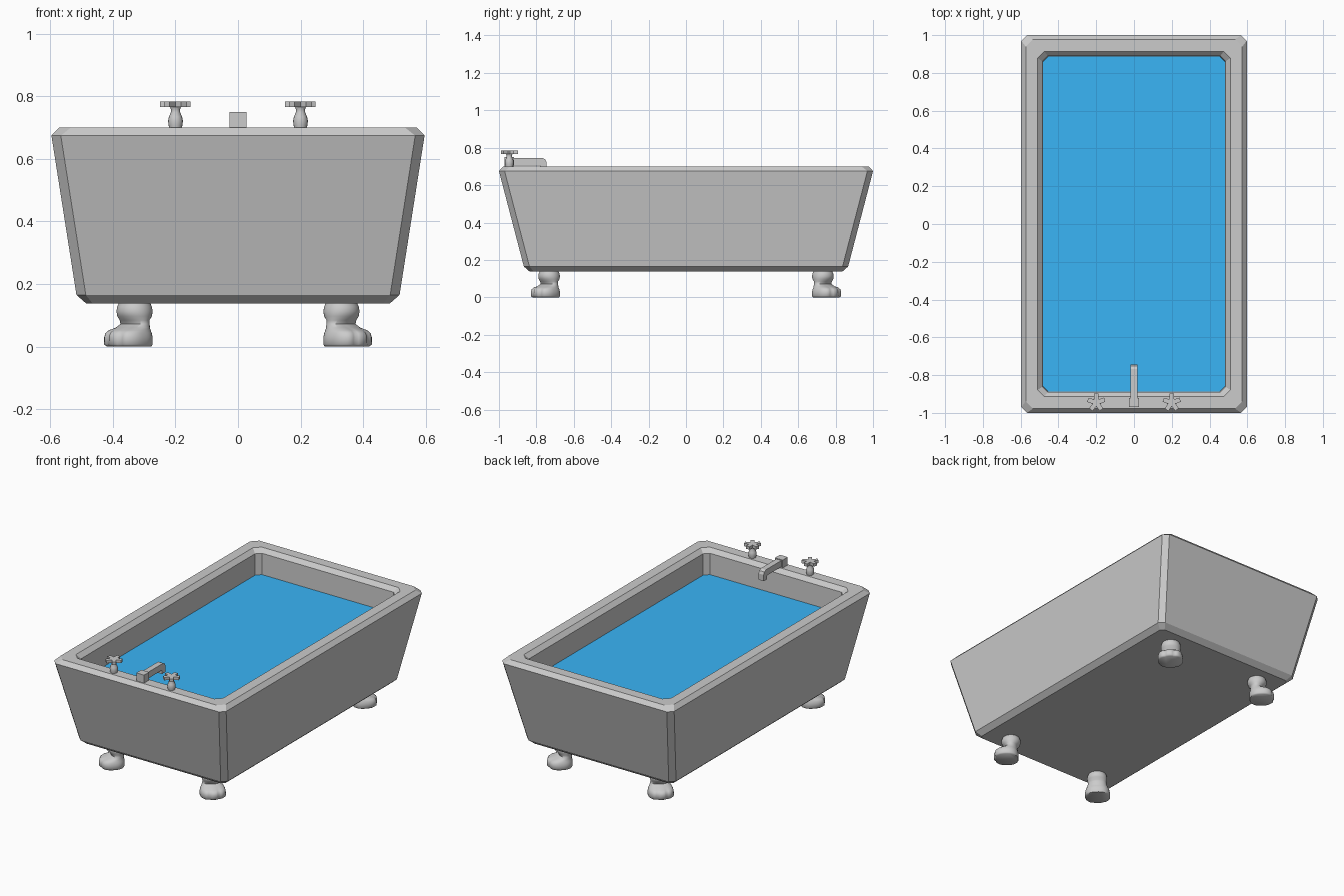
import bpy, bmesh, math

if "Cube" in bpy.data.objects:
    bpy.data.objects.remove(bpy.data.objects["Cube"])


def loft(name, rings, smooth=False):
    """Skin a stack of equal-length rings and cap both ends."""
    bm = bmesh.new()
    loops = [[bm.verts.new(p) for p in r] for r in rings]
    n = len(loops[0])
    for a, b in zip(loops, loops[1:]):
        for i in range(n):
            j = (i + 1) % n
            bm.faces.new((a[i], a[j], b[j], b[i]))
    bm.faces.new(loops[0][::-1])
    bm.faces.new(loops[-1])
    bmesh.ops.recalc_face_normals(bm, faces=bm.faces)
    me = bpy.data.meshes.new(name)
    bm.to_mesh(me)
    bm.free()
    ob = bpy.data.objects.new(name, me)
    bpy.context.collection.objects.link(ob)
    if smooth:
        bpy.ops.object.select_all(action='DESELECT')
        ob.select_set(True)
        bpy.context.view_layer.objects.active = ob
        bpy.ops.object.shade_smooth_by_angle(angle=math.radians(60))
    return ob


def cut_rect(hx, hy, c, z):
    """Rectangle with cut corners."""
    return [(hx, -hy + c, z), (hx, hy - c, z), (hx - c, hy, z), (-hx + c, hy, z),
            (-hx, hy - c, z), (-hx, -hy + c, z), (-hx + c, -hy, z), (hx - c, -hy, z)]


def circle(x, y, r, z, n=16):
    return [(x + r * math.cos(2 * math.pi * i / n),
             y + r * math.sin(2 * math.pi * i / n), z) for i in range(n)]


# Tub shell: outside from the bottom up, over the rim, bevelled inner edge, down the inside
loft("tub", [cut_rect(*r) for r in (
    (0.485, 0.835, 0.02, 0.137), (0.517, 0.867, 0.03, 0.165),
    (0.597, 1.0, 0.03, 0.675), (0.573, 0.977, 0.038, 0.70),
    (0.511, 0.914, 0.036, 0.70), (0.485, 0.890, 0.028, 0.675),
    (0.482, 0.887, 0.028, 0.543), (0.44, 0.80, 0.03, 0.22))])

# Water sheet
bpy.ops.mesh.primitive_plane_add(size=1, location=(0, 0, 0.543))
water = bpy.context.object
water.name = "water"
water.scale = (0.966, 1.776, 1)
mat = bpy.data.materials.new("water_blue")
mat.diffuse_color = (0.042, 0.46, 0.92, 1)
mat.use_nodes = True
mat.node_tree.nodes["Principled BSDF"].inputs["Base Color"].default_value = mat.diffuse_color
water.data.materials.append(mat)

# Spout: square base block and an arm that bends down over the water
bpy.ops.mesh.primitive_cube_add(size=1, location=(0, -0.945, 0.722))
base = bpy.context.object
base.name = "spout_base"
base.scale = (0.054, 0.05, 0.056)


def slot(points, w):
    return [[(x, y, z) for y, z in points] for x in (-w, w)]


loft("spout_arm", slot([(-0.93, 0.745), (-0.767, 0.745), (-0.752, 0.737), (-0.745, 0.722),
                        (-0.745, 0.682), (-0.78, 0.682), (-0.78, 0.706), (-0.93, 0.706)], 0.018))

# Tap handles: turned stem with a five-armed flat star on top
for side, x in (("left", -0.2), ("right", 0.2)):
    y = -0.945
    loft(side + "_tap_stem", [circle(x, y, r, z) for z, r in (
        (0.695, 0.020), (0.708, 0.022), (0.722, 0.024), (0.735, 0.021),
        (0.75, 0.015), (0.76, 0.015), (0.772, 0.020))], True)
    outline = []
    for k in range(5):
        mid = math.pi / 2 + k * math.tau / 5
        for r, a in ((0.021, -0.628), (0.048, -0.24), (0.049, 0.24)):
            outline.append((r, mid + a))
    loft(side + "_tap_star", [[(x + r * math.cos(a), y + r * math.sin(a), z)
                               for r, a in outline] for z in (0.766, 0.784)])

# Clawed feet: (height, forward offset, half length, half width, toe crease depth)
PROFILE = [(0, .025, .067, .068, .06), (.007, .028, .073, .074, .09), (.03, .028, .073, .073, .11),
           (.043, .027, .070, .070, .11), (.052, .022, .061, .065, .07), (.060, .008, .050, .060, .03),
           (.072, -.002, .036, .055, 0), (.084, 0, .040, .054, 0), (.097, 0, .053, .058, 0),
           (.113, 0, .057, .059, 0), (.127, 0, .055, .056, 0), (.14, 0, .049, .051, 0),
           (.152, 0, .045, .045, 0)]


def foot_ring(z, off, a, b, crease, n=48):
    """Slightly squared oval, pinched between the toes at the front."""
    ring = []
    for i in range(n):
        t = 2 * math.pi * i / n - math.pi
        c, s = math.cos(t), math.sin(t)
        f = (abs(c) ** 2.4 + abs(s) ** 2.4) ** (-1 / 2.4) if z < 0.06 else 1
        f *= 1 - crease * math.exp(-((abs(t) - 0.4) / 0.14) ** 2)
        ring.append((off + f * a * c, f * b * s, z))
    return ring


for sy, row in ((-1, "front"), (1, "back")):
    for sx, side in ((-1, "left"), (1, "right")):
        foot = loft(f"{row}_{side}_foot", [foot_ring(*p) for p in PROFILE], True)
        foot.location = (sx * 0.331, sy * 0.732, 0)
        foot.rotation_euler.z = math.atan2(sy, sx)
